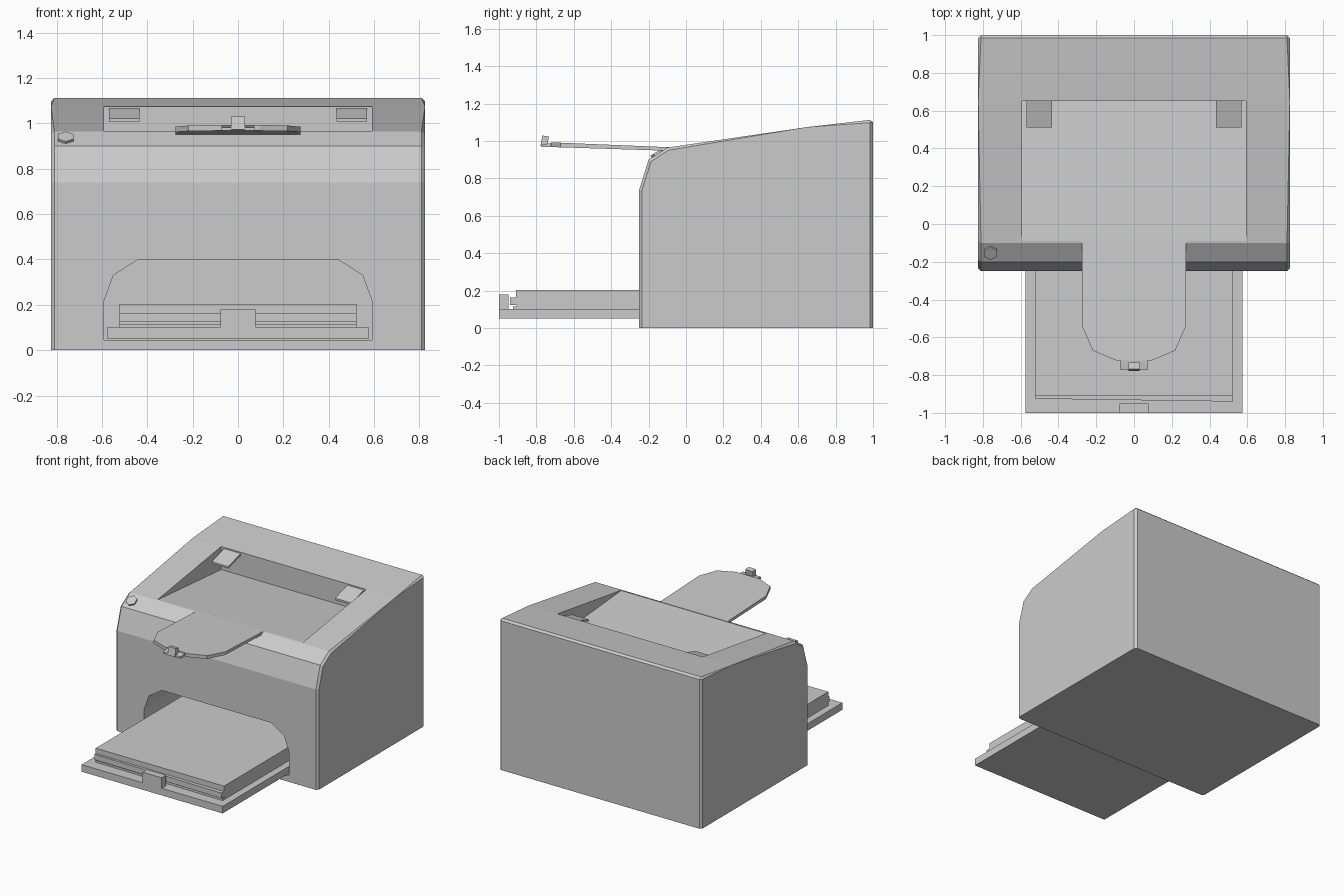
import bpy, bmesh, math
from mathutils import Vector, Matrix

if "Cube" in bpy.data.objects:
    bpy.data.objects.remove(bpy.data.objects["Cube"])


def prism(name, pts, axis, a, b, edit=None):
    """Extrude a 2D outline along an axis: X uses (y,z), Y uses (x,z), Z uses (x,y)."""
    def at(p, t):
        u, v = p
        return {"X": (t, u, v), "Y": (u, t, v), "Z": (u, v, t)}[axis]
    bm = bmesh.new()
    lo = [bm.verts.new(at(p, a)) for p in pts]
    hi = [bm.verts.new(at(p, b)) for p in pts]
    bm.faces.new(lo)
    bm.faces.new(hi)
    n = len(pts)
    for i in range(n):
        j = (i + 1) % n
        bm.faces.new((lo[i], lo[j], hi[j], hi[i]))
    if edit:
        edit(bm)
    bmesh.ops.recalc_face_normals(bm, faces=bm.faces)
    me = bpy.data.meshes.new(name)
    bm.to_mesh(me)
    bm.free()
    ob = bpy.data.objects.new(name, me)
    bpy.context.collection.objects.link(ob)
    return ob


def box(name, x, y, z):
    return prism(name, [(x[0], y[0]), (x[1], y[0]), (x[1], y[1]), (x[0], y[1])], "Z", *z)


def cut(target, cutter):
    mod = target.modifiers.new("cut", "BOOLEAN")
    mod.operation = "DIFFERENCE"
    mod.solver = "EXACT"
    mod.object = cutter
    bpy.context.view_layer.objects.active = target
    bpy.ops.object.modifier_apply(modifier=mod.name)
    bpy.data.objects.remove(cutter, do_unlink=True)


# Housing: side profile with chamfered side outline and rear top edge
W = 0.825


def chamfer(bm):
    edges = []
    for e in bm.edges:
        p, q = (v.co for v in e.verts)
        side = p.x * q.x > 0 and max(p.z, q.z) > 0.01
        rear_top = min(p.y, q.y) > 0.99 and min(p.z, q.z) > 1
        if side or rear_top:
            edges.append(e)
    bmesh.ops.bevel(bm, geom=edges, offset=0.015, segments=1, affect="EDGES", profile=0.5)


housing = prism("housing", [(-0.25, 0), (-0.25, 0.74), (-0.2, 0.9), (-0.1, 0.965),
                            (0.65, 1.075), (1, 1.115), (1, 0)], "X", -W, W, chamfer)

# Output well, its floor sinking towards the back
cut(housing, prism("well_cutter", [(-0.09, 0.964), (0.65, 0.905), (0.65, 1.3), (-0.09, 1.3)],
                   "X", -0.592, 0.592))

# Arched paper opening in the front
half = [(0.59, 0.045), (0.59, 0.22), (0.55, 0.33), (0.445, 0.397)]
arch = half + [(-x, z) for x, z in reversed(half)]
cut(housing, prism("opening_cutter", arch, "Y", -0.4, 0.6))

# Sloping guide plates in the rear corners of the well
for side, x in (("left", -0.57), ("right", 0.435)):
    prism("guide_plate_" + side, [(0.655, 1.05), (0.655, 1.067), (0.51, 1.022), (0.51, 1.008)],
          "X", x, x + 0.135)


# Output flap with rounded end, rising and thickening towards its tip
def tilt(bm):
    for v in bm.verts:
        t = (-0.09 - v.co.y) / 0.63
        v.co.z = 0.967 + 0.026 * t if v.co.z > 0.5 else 0.948 + 0.02 * t


half = [(0.275, -0.09), (0.275, -0.54), (0.218, -0.67), (0.095, -0.722)]
prism("output_flap", half + [(-x, y) for x, y in reversed(half)], "Z", 0, 1, tilt)

# Stop at the end of the flap
prism("flap_stop_base", [(-0.772, 0.968), (-0.772, 0.982), (-0.71, 0.99), (-0.71, 0.97)],
      "X", -0.072, 0.072)
prism("flap_stop_post", [(-0.778, 0.973), (-0.768, 1.03), (-0.733, 1.024), (-0.743, 0.968)],
      "X", -0.03, 0.03)

# Hexagonal button lying on the sloping front facet
hexagon = [(0.04 * math.cos(math.radians(30 + 60 * i)), 0.04 * math.sin(math.radians(30 + 60 * i)))
           for i in range(6)]
button = prism("button", hexagon, "Z", -0.01, 0.012)
normal = Vector((0, -0.065, 0.1)).normalized()
button.data.transform(Matrix.Translation((-0.76, -0.15, 0.9325))
                      @ Vector((0, 0, 1)).rotation_difference(normal).to_matrix().to_4x4())

# Input tray with its front stop
box("paper_tray", (-0.575, 0.575), (-1, 0.59), (0.05, 0.102))
box("tray_stop", (-0.078, 0.078), (-1, -0.95), (0.1, 0.18))

# Paper stack of slightly misaligned layers
for i, (y_left, y_right, z0, z1) in enumerate([(-0.915, -0.925, 0.1, 0.116),
                                               (-0.905, -0.905, 0.115, 0.125),
                                               (-0.925, -0.94, 0.124, 0.163),
                                               (-0.91, -0.91, 0.162, 0.203)]):
    prism(f"paper_layer_{i + 1}", [(-0.523, y_left), (0.523, y_right), (0.523, 0.58), (-0.523, 0.58)],
          "Z", z0, z1)
